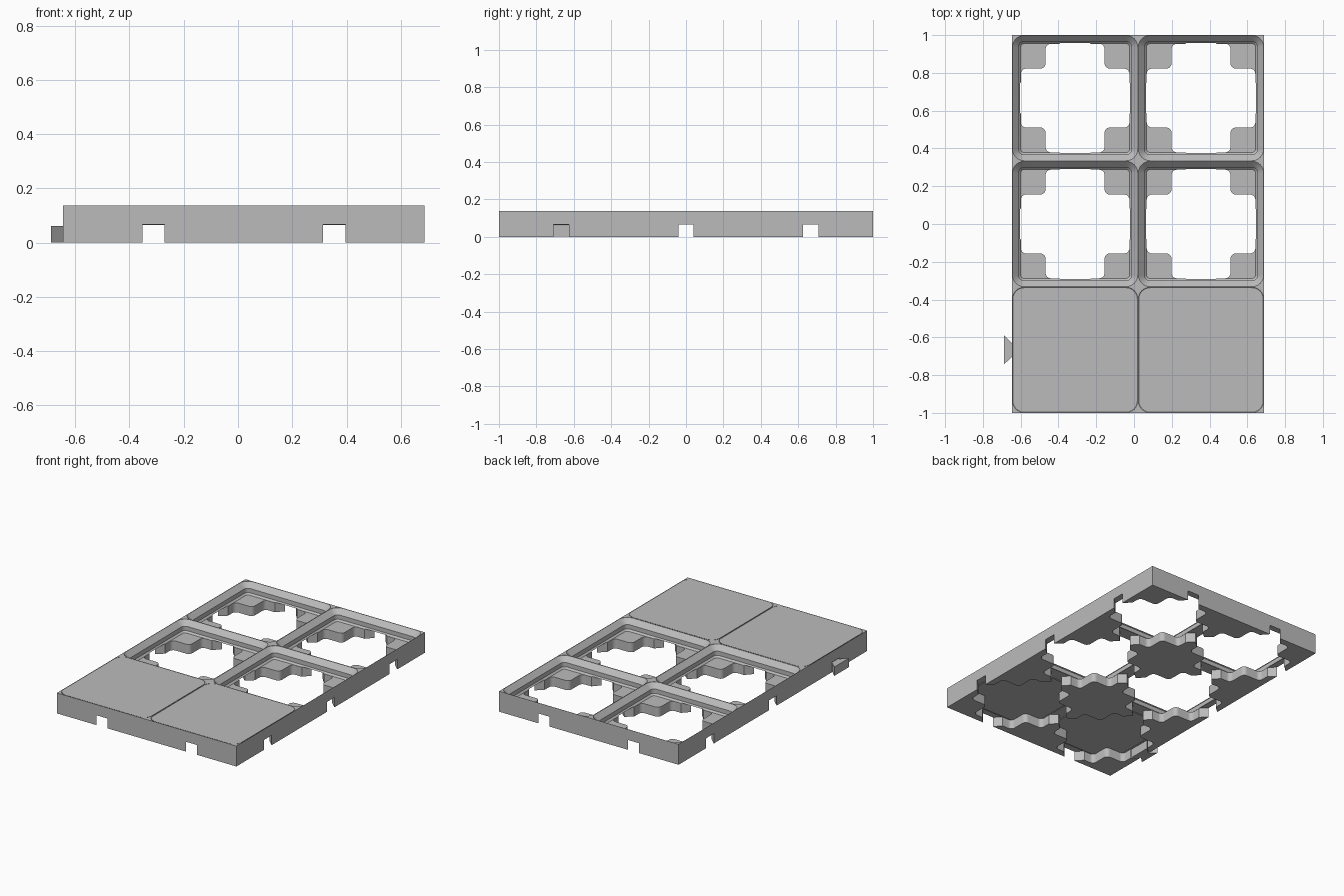
import bpy, bmesh, math
from mathutils import Vector

if "Cube" in bpy.data.objects:
    bpy.data.objects.remove(bpy.data.objects["Cube"])

CELL = 2 / 3
CX = 0.0215                      # tray centre; the side connector offsets it
TOP, FLOOR = 0.1373, 0.0635      # rim height, pocket floor height
CENTRES = [(CX + sx * CELL / 2, j * CELL) for j in (-1, 0, 1) for sx in (-1, 1)]

grey = bpy.data.materials.new("grey plastic")
grey.diffuse_color = (0.5, 0.5, 0.5, 1)
grey.use_nodes = True
grey.node_tree.nodes["Principled BSDF"].inputs["Base Color"].default_value = grey.diffuse_color


def make_object(name, bm):
    bmesh.ops.recalc_face_normals(bm, faces=bm.faces)
    mesh = bpy.data.meshes.new(name)
    bm.to_mesh(mesh)
    bm.free()
    mesh.materials.append(grey)
    ob = bpy.data.objects.new(name, mesh)
    bpy.context.collection.objects.link(ob)
    return ob


def loft(bm, rings):
    """Skin a stack of equal-length rings and cap both ends."""
    loops = [[bm.verts.new(p) for p in ring] for ring in rings]
    n = len(loops[0])
    for a, b in zip(loops, loops[1:]):
        for i in range(n):
            bm.faces.new((a[i], a[(i + 1) % n], b[(i + 1) % n], b[i]))
    bm.faces.new(loops[0][::-1])
    bm.faces.new(loops[-1])


def prism(bm, pts, z0, z1):
    loft(bm, [[(x, y, z) for x, y in pts] for z in (z0, z1)])


def rounded(pts, r, seg=6):
    """Fillet every right-angled corner of a polygon."""
    out = []
    for i, p in enumerate(pts):
        p = Vector(p)
        a = (Vector(pts[i - 1]) - p).normalized()
        b = (Vector(pts[(i + 1) % len(pts)]) - p).normalized()
        c = p + (a + b) * r
        for k in range(seg + 1):
            t = k / seg * math.pi / 2
            out.append(tuple(c - b * r * math.cos(t) - a * r * math.sin(t)))
    return out


def square(cx, cy, inset):
    h = CELL / 2 - inset
    pts = [(cx - h, cy - h), (cx + h, cy - h), (cx + h, cy + h), (cx - h, cy + h)]
    return rounded(pts, 0.0635 - inset)


def stepped(bm, cx, cy, gap, z_low, levels):
    """Socket shape: chamfer, straight wall, wide chamfer."""
    rings = [(0.0452, z_low), (0.0341, FLOOR + 0.0111), (0.0341, FLOOR + 0.0397)] + levels
    loft(bm, [[(x, y, z) for x, y in square(cx, cy, d + gap)] for d, z in rings])


def cross(cx, cy):
    """Opening left between the four corner pads."""
    a, b = 0.156, 0.2875
    pts = [(-a, -b), (a, -b), (a, -a), (b, -a), (b, a), (a, a),
           (a, b), (-a, b), (-a, a), (-b, a), (-b, -a), (-a, -a)]
    return [(cx + x, cy + y) for x, y in rounded(pts, 0.028)]


def bow_tie(cx, cy, along_x, length, waist, end):
    pts = [(-length, -end), (0, -waist), (length, -end),
           (length, end), (0, waist), (-length, end)]
    return [(cx + u, cy + v) if along_x else (cx + v, cy + u) for u, v in pts]


def cut(target, name, bm):
    cutter = make_object(name, bm)
    mod = target.modifiers.new(name, 'BOOLEAN')
    mod.operation, mod.solver, mod.object = 'DIFFERENCE', 'EXACT', cutter
    bpy.context.view_layer.objects.active = target
    bpy.ops.object.modifier_apply(modifier=name)
    bpy.data.objects.remove(cutter)


# Tray block
bm = bmesh.new()
x0, x1 = CX - CELL, CX + CELL
prism(bm, [(x0, -1), (x1, -1), (x1, 1), (x0, 1)], 0, TOP)
tray = make_object("tray_frame", bm)

# Stepped pockets
bm = bmesh.new()
for x, y in CENTRES:
    stepped(bm, x, y, 0.0, FLOOR, [(0.0015, TOP - 0.0015), (0.0015, TOP + 0.05)])
cut(tray, "pockets", bm)

# Floor openings
bm = bmesh.new()
for x, y in CENTRES:
    prism(bm, cross(x, y), -0.05, 0.085)
cut(tray, "openings", bm)

# Connector slots under every wall
bm = bmesh.new()
for j in (-1, 0, 1):
    for i in (-1, 0, 1):
        prism(bm, bow_tie(CX + i * CELL, j * CELL, True, 0.052, 0.041, 0.088), -0.05, 0.066)
for sx in (-1, 1):
    for j in range(4):
        prism(bm, bow_tie(CX + sx * CELL / 2, -1 + j * CELL, False, 0.052, 0.041, 0.088),
              -0.05, 0.066)
cut(tray, "slots", bm)

# Flat tiles filling the two front pockets
for (x, y), side in zip(CENTRES[:2], ("left", "right")):
    bm = bmesh.new()
    stepped(bm, x, y, 0.004, FLOOR + 0.0008, [(0.0, TOP)])
    make_object("front_tile_" + side, bm)

# Side connector
bm = bmesh.new()
prism(bm, bow_tie(x0, -CELL, True, 0.0435, 0.035, 0.077), 0.001, 0.061)
make_object("side_connector", bm)

# Smooth the fillets, keep the hard edges
for ob in bpy.context.collection.objects:
    ob.select_set(True)
bpy.context.view_layer.objects.active = tray
bpy.ops.object.shade_smooth_by_angle(angle=math.radians(25))
